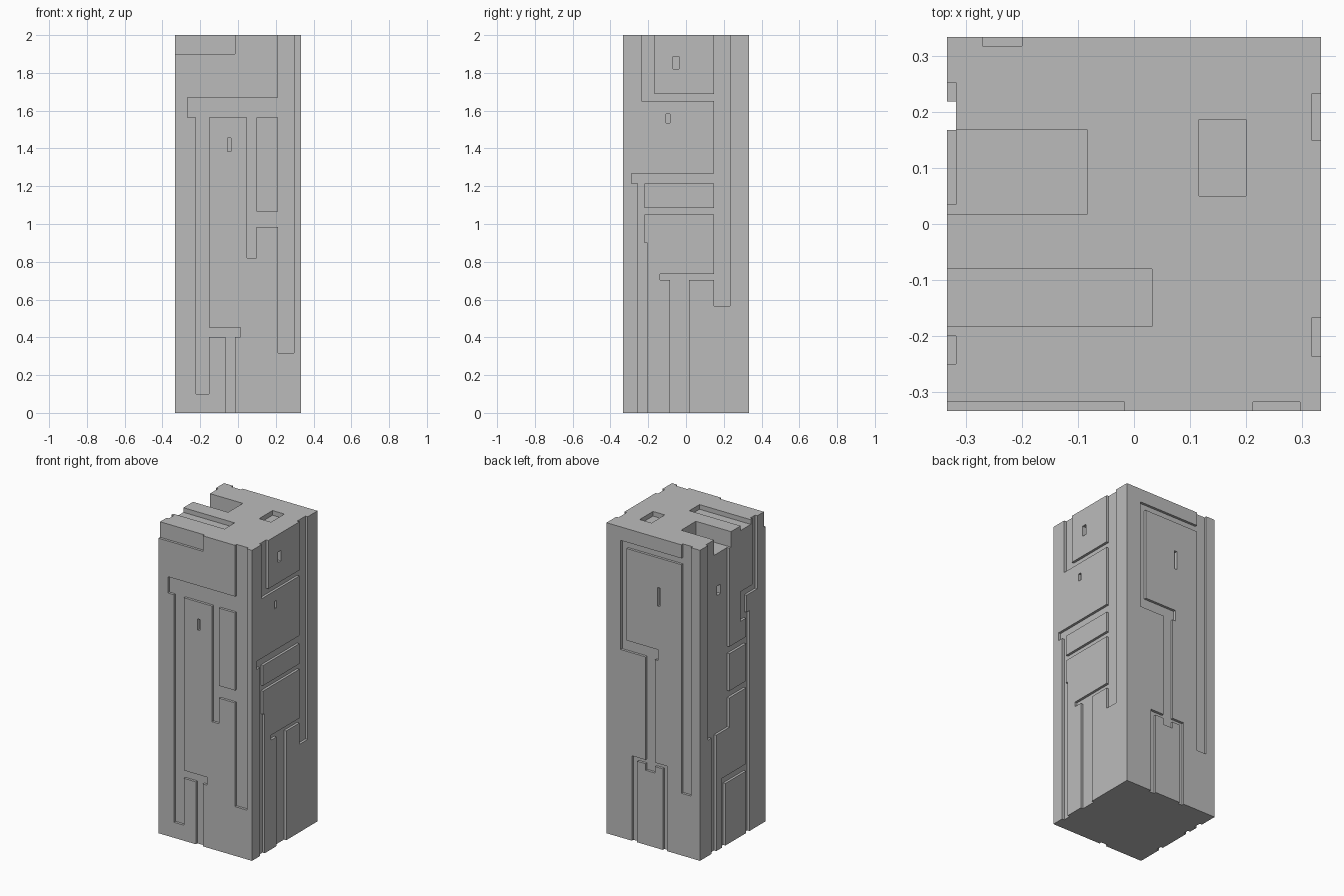
import bpy
from mathutils import Vector

cube = bpy.data.objects.get("Cube")
if cube:
    bpy.data.objects.remove(cube, do_unlink=True)

HALF = 1 / 3      # half width of the tower
HEIGHT = 2.0
GROOVE = 0.016    # depth of the channels
SLOT = 0.03       # depth of the small slots
OVER = 0.05       # how far cutters reach past the block

stone = bpy.data.materials.new("plain_grey")
stone.use_nodes = True
grey = (0.5, 0.5, 0.5, 1)
stone.diffuse_color = grey
stone.node_tree.nodes["Principled BSDF"].inputs["Base Color"].default_value = grey


def box(name, low, high):
    low, high = Vector(low), Vector(high)
    bpy.ops.mesh.primitive_cube_add(size=1, location=(low + high) / 2)
    obj = bpy.context.object
    obj.name = name
    obj.scale = high - low
    bpy.ops.object.transform_apply(location=True, rotation=False, scale=True)
    return obj


def carve(block, low, high):
    cutter = box("cutter", low, high)
    cutter.hide_render = True
    bpy.context.view_layer.objects.active = block
    mod = block.modifiers.new("carve", 'BOOLEAN')
    mod.operation = 'DIFFERENCE'
    mod.solver = 'EXACT'
    mod.object = cutter
    bpy.ops.object.modifier_apply(modifier=mod.name)
    mesh = cutter.data
    bpy.data.objects.remove(cutter, do_unlink=True)
    bpy.data.meshes.remove(mesh)


def past_edge(v, low, high):
    """Push a limit lying on the block's edge outside it."""
    if v <= low:
        return low - OVER
    return high + OVER if v >= high else v


def carve_side(block, axis, sign, rects, depth):
    """Carve (start, end, bottom, top) rectangles into one side."""
    near, far = sorted((sign * (HALF - depth), sign * (HALF + OVER)))
    for a, b, bottom, top in rects:
        a, b = (past_edge(v, -HALF, HALF) for v in (a, b))
        bottom, top = (past_edge(v, 0, HEIGHT) for v in (bottom, top))
        if axis == 'x':
            carve(block, (near, a, bottom), (far, b, top))
        else:
            carve(block, (a, near, bottom), (b, far, top))


tower = box("tower_block", (-HALF, -HALF, 0), (HALF, HALF, HEIGHT))

# Front channels
front = [
    (0.212, 0.296, 0.317, 2), (-0.267, 0.25, 1.565, 1.67),
    (-0.222, -0.153, 0.1, 1.6), (0.048, 0.098, 0.82, 1.6),
    (0.07, 0.25, 0.985, 1.065), (-0.18, 0.014, 0.402, 0.453),
    (-0.067, -0.017, 0, 0.43), (-1, -0.017, 1.9, 2),
]
# Back channels
back = [
    (-0.27, -0.2, 0.4, 2), (-0.23, 0.232, 1.872, 1.913),
    (0.19, 0.232, 1.21, 1.9), (-0.035, 0.232, 1.21, 1.28),
    (-0.014, 0.054, 0.48, 1.25), (-0.098, 0.152, 0.522, 0.547),
    (0.115, 0.152, 0, 0.535), (-0.098, -0.068, 0, 0.535),
]
# Channels on the +x side
left = [
    (0.149, 0.233, 0.566, 2), (-0.236, -0.167, 1.651, 2),
    (-0.2, 0.18, 1.651, 1.688), (-0.288, 0.18, 1.215, 1.267),
    (-0.254, -0.22, 0.8, 1.24), (-0.254, -0.204, 0, 0.9),
    (-0.24, 0.18, 1.05, 1.085), (-0.138, 0.18, 0.704, 0.735),
    (-0.085, 0.015, 0, 0.72),
]
# Channels on the -x side
right = [
    (0.035, 0.252, 0.746, 2), (0.168, 0.218, 0, 0.8),
    (-0.25, -0.2, 1.53, 2), (-0.22, -0.08, 1.53, 1.576),
    (-0.14, -0.08, 1.385, 1.55), (-0.17, -0.135, 0, 1.42),
    (-0.15, 0.1, 1.22, 1.265), (-0.15, 0.1, 0.935, 0.98),
    (-0.15, 0.11, 0.4, 0.446), (0.075, 0.11, 0, 0.42),
]
carve_side(tower, 'y', -1, front, GROOVE)
carve_side(tower, 'y', 1, back, GROOVE)
carve_side(tower, 'x', 1, left, GROOVE)
carve_side(tower, 'x', -1, right, GROOVE)

# Small window slots
carve_side(tower, 'y', -1, [(-0.055, -0.038, 1.383, 1.455)], SLOT)
carve_side(tower, 'y', 1, [(-0.047, -0.03, 1.56, 1.68)], SLOT)
carve_side(tower, 'x', 1, [(-0.07, -0.038, 1.82, 1.888),
                           (-0.105, -0.084, 1.534, 1.582)], SLOT)
carve_side(tower, 'x', -1, [(0.1, 0.14, 1.63, 1.69)], GROOVE + SLOT)

# Roof: deep bay, shallow trench and square hatch
for x1, x2, y1, y2, depth in [
    (-0.4, -0.083, 0.018, 0.168, 0.1),
    (-0.4, 0.032, -0.183, -0.08, SLOT),
    (0.116, 0.2, 0.05, 0.186, SLOT),
]:
    carve(tower, (x1, y1, HEIGHT - depth), (x2, y2, HEIGHT + OVER))

tower.data.materials.clear()
tower.data.materials.append(stone)
for poly in tower.data.polygons:
    poly.material_index = 0
    poly.use_smooth = False
